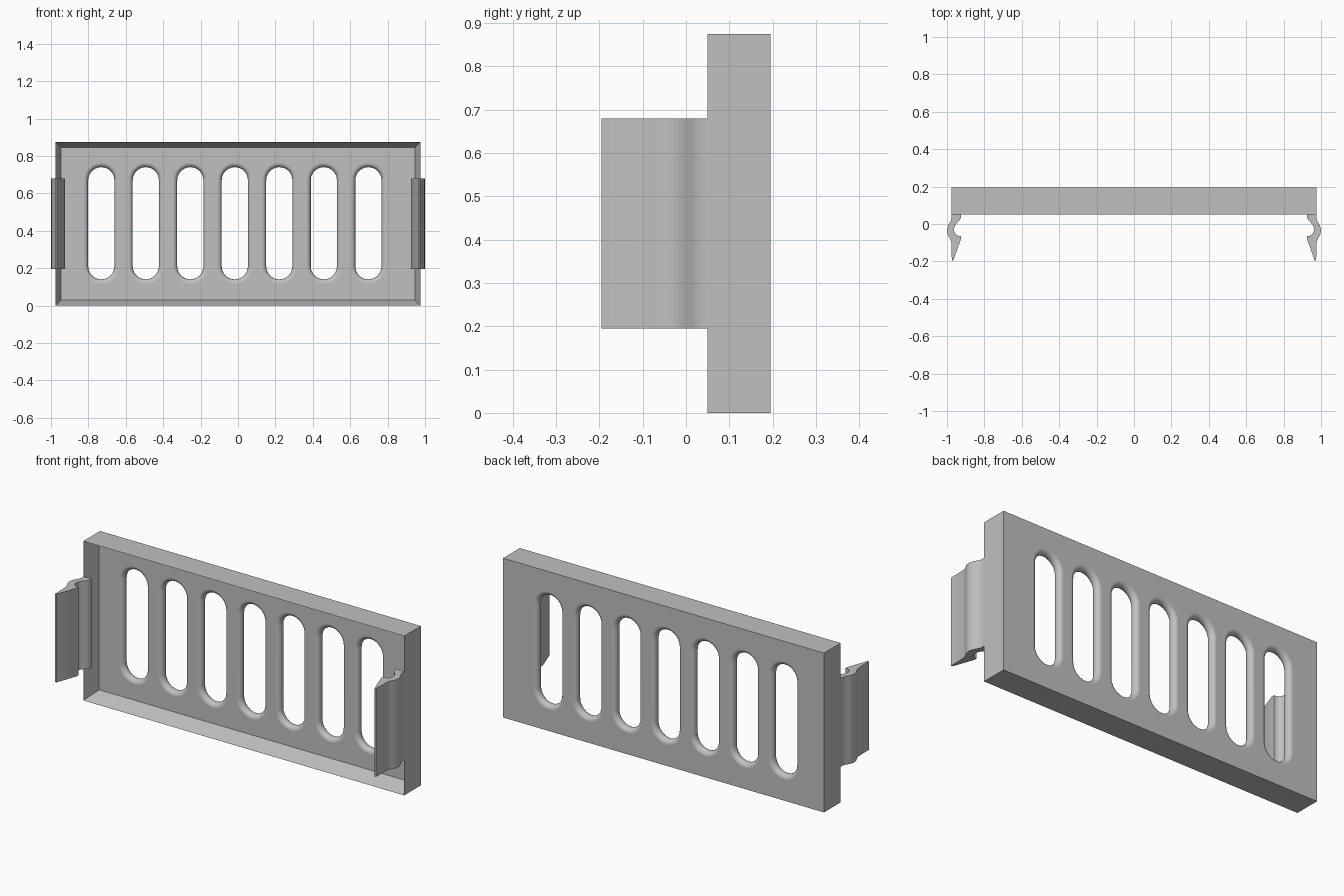
import bpy, bmesh, math
from mathutils import Vector

cube = bpy.data.objects.get("Cube")
if cube:
    bpy.data.objects.remove(cube, do_unlink=True)

HALF_W, HEIGHT = 0.975, 0.875
FRONT, BACK = 0.05, 0.195
RIM, PANEL = 0.03, 0.05

grey = bpy.data.materials.new("plain grey")
grey.use_nodes = True
colour = (0.53, 0.53, 0.53, 1)
grey.diffuse_color = colour
grey.node_tree.nodes["Principled BSDF"].inputs["Base Color"].default_value = colour


def make_object(name, bm):
    bmesh.ops.recalc_face_normals(bm, faces=bm.faces)
    mesh = bpy.data.meshes.new(name)
    bm.to_mesh(mesh)
    bm.free()
    mesh.materials.append(grey)
    obj = bpy.data.objects.new(name, mesh)
    bpy.context.collection.objects.link(obj)
    return obj


def smooth(obj, degrees):
    bpy.ops.object.select_all(action='DESELECT')
    obj.select_set(True)
    bpy.context.view_layer.objects.active = obj
    bpy.ops.object.shade_smooth_by_angle(angle=math.radians(degrees))


def loft(bm, rings):
    """Skin a list of closed rings and cap both ends."""
    loops = [[bm.verts.new(p) for p in ring] for ring in rings]
    n = len(loops[0])
    for a, b in zip(loops, loops[1:]):
        for i in range(n):
            j = (i + 1) % n
            bm.faces.new((a[i], a[j], b[j], b[i]))
    bm.faces.new(loops[0])
    bm.faces.new(loops[-1])


def stadium(cx, y, radius, z_low, z_high, steps=12):
    """Upright slot outline with half-round ends."""
    ring = []
    for cz, start in ((z_high, 0), (z_low, math.pi)):
        for i in range(steps + 1):
            a = start + math.pi * i / steps
            ring.append((cx + radius * math.cos(a), y, cz + radius * math.sin(a)))
    return ring


# Tray-shaped frame: box with the front face inset and pushed in
bm = bmesh.new()
bmesh.ops.create_cube(bm, size=1)
for v in bm.verts:
    v.co = Vector((v.co.x * 2 * HALF_W,
                   (FRONT + BACK) / 2 + v.co.y * (BACK - FRONT),
                   (v.co.z + 0.5) * HEIGHT))
face = min(bm.faces, key=lambda f: f.calc_center_median().y)
bmesh.ops.inset_region(bm, faces=[face], thickness=RIM, use_even_offset=True)
bmesh.ops.translate(bm, verts=face.verts, vec=(0, BACK - PANEL - FRONT, 0))
frame = make_object("vent_frame", bm)

# Slot cutters, flared at both faces to leave rounded slot edges
bm = bmesh.new()
bull = PANEL / 2
mid = BACK - bull
for k in range(7):
    cx = -0.017 + (k - 3) * 0.238
    profile = [(-bull - 0.02, bull)]
    for i in range(13):
        a = math.pi * (i / 12 - 0.5)
        profile.append((bull * math.sin(a), bull * (1 - math.cos(a))))
    profile.append((bull + 0.02, bull))
    loft(bm, [stadium(cx, mid + y, 0.07 + d, 0.21, 0.67) for y, d in profile])
cutter = make_object("slot_cutter", bm)
cutter.hide_render = True

cut = frame.modifiers.new("slots", 'BOOLEAN')
cut.operation = 'DIFFERENCE'
cut.solver = 'EXACT'
cut.object = cutter
bpy.context.view_layer.objects.active = frame
bpy.ops.object.modifier_apply(modifier=cut.name)
bpy.data.objects.remove(cutter, do_unlink=True)
smooth(frame, 30)
weighted = frame.modifiers.new("even_shading", 'WEIGHTED_NORMAL')
weighted.keep_sharp = True

# Spring clips: curved profile extruded upward, mirrored left and right
CLIP = [(.975, .052), (.975, .03), (.981, .014), (.993, -.006), (1, -.03),
        (.996, -.055), (.983, -.08), (.976, -.1), (.974, -.195), (.966, -.195),
        (.925, -.08), (.925, -.064), (.94, -.063), (.953, -.055), (.961, -.04),
        (.962, -.022), (.956, -.006), (.945, .008), (.932, .021), (.925, .036),
        (.925, .052)]
for name, side in (("left_clip", 1), ("right_clip", -1)):
    bm = bmesh.new()
    loft(bm, [[(side * x, y, z) for x, y in CLIP] for z in (0.195, 0.68)])
    smooth(make_object(name, bm), 40)
